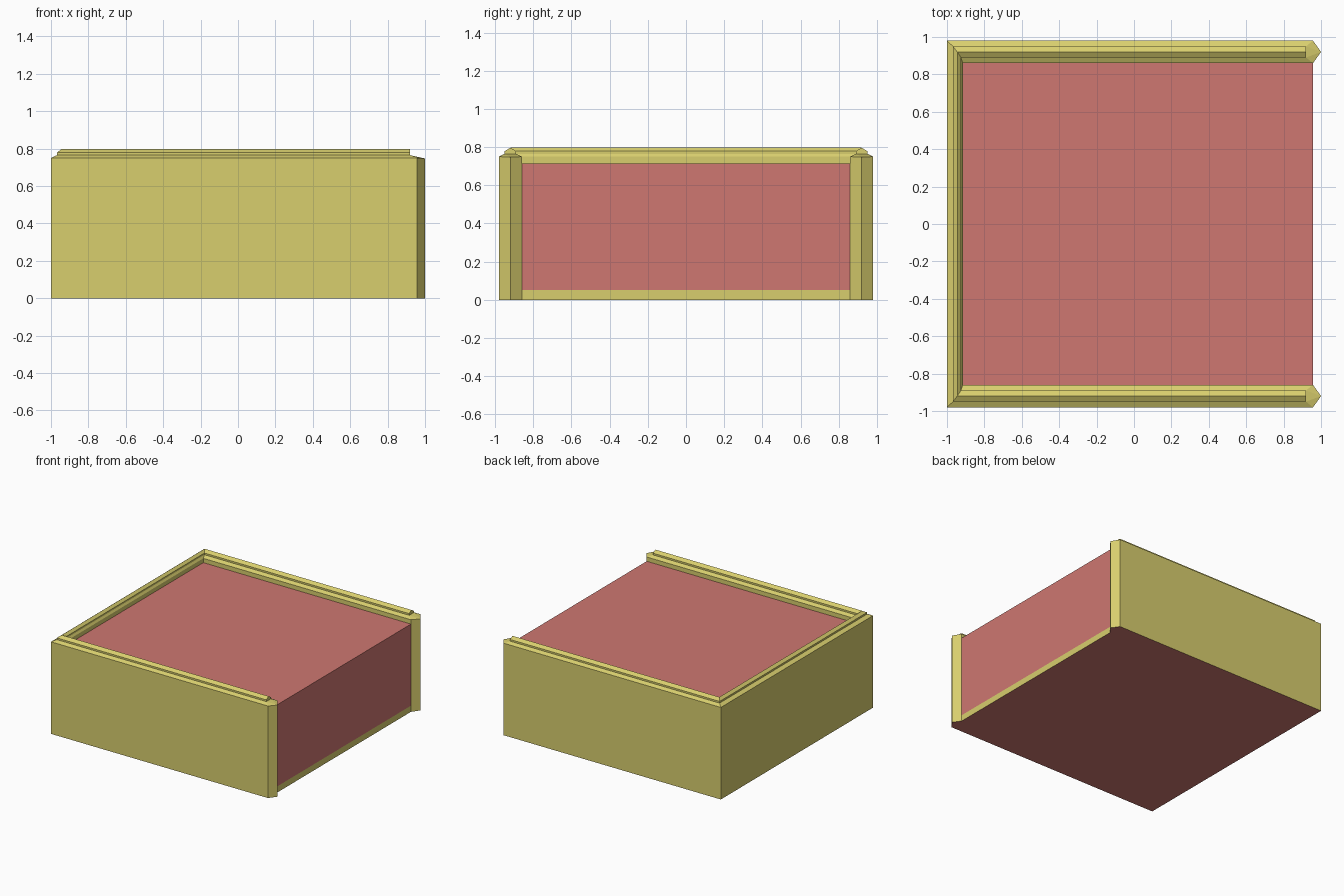
import bpy
import bmesh

cube = bpy.data.objects.get("Cube")
if cube:
    bpy.data.objects.remove(cube, do_unlink=True)


def make_material(name, color):
    mat = bpy.data.materials.new(name)
    mat.use_nodes = True
    mat.diffuse_color = color
    mat.node_tree.nodes["Principled BSDF"].inputs["Base Color"].default_value = color
    return mat


YELLOW = make_material("pale yellow", (0.69, 0.62, 0.155, 1))
RED = make_material("dusty red", (0.62, 0.185, 0.165, 1))

HALF_Y = 0.98      # outer half depth
OPEN_X = 0.957     # plane of the open side
WALL = 0.12        # side wall thickness
BACK = 0.085       # closed wall thickness
TOP = 0.75


def finish(bm, name, materials, red_bottom=False):
    bmesh.ops.recalc_face_normals(bm, faces=bm.faces)
    if red_bottom:
        for f in bm.faces:
            if f.normal.z < -0.9:
                f.material_index = 1
    mesh = bpy.data.meshes.new(name)
    bm.to_mesh(mesh)
    bm.free()
    for m in materials:
        mesh.materials.append(m)
    obj = bpy.data.objects.new(name, mesh)
    bpy.context.collection.objects.link(obj)
    return obj


def sweep_u(bm, profile):
    """Sweep (side inset, closed wall inset, z, end x) points along a mitred U."""
    stations = []
    for side in (-1, 1):
        end = [bm.verts.new((e, side * (HALF_Y - s), z)) for s, b, z, e in profile]
        corner = [bm.verts.new((b - 1, side * (HALF_Y - s), z)) for s, b, z, e in profile]
        stations += [end, corner] if side < 0 else [corner, end]
    n = len(profile)
    for a, b in zip(stations, stations[1:]):
        for i in range(n):
            j = (i + 1) % n
            bm.faces.new((a[i], a[j], b[j], b[i]))
    return stations[0], stations[-1]


def box(name, lo, hi, materials, red_bottom=False):
    bm = bmesh.new()
    bmesh.ops.create_cube(bm, size=1)
    for v in bm.verts:
        v.co = [h if c > 0 else l for c, l, h in zip(v.co, lo, hi)]
    return finish(bm, name, materials, red_bottom)


# Three walls with bevelled tops and pointed ends
bm = bmesh.new()
ends = sweep_u(bm, [(0, 0, 0, OPEN_X), (0, 0, TOP, OPEN_X),
                    (0.03, 0.032, 0.765, 0.92), (0.09, 0.075, 0.765, 0.92),
                    (WALL, BACK, TOP, OPEN_X), (WALL, BACK, 0, OPEN_X)])
for side, ring in zip((-1, 1), ends):
    y = side * (HALF_Y - WALL / 2)
    low = bm.verts.new((1, y, 0))
    high = bm.verts.new((1, y, TOP - 0.003))
    points = [low] + [high] * 4 + [low]
    for i in range(6):
        j = (i + 1) % 6
        tip = [points[j]] if points[i] == points[j] else [points[j], points[i]]
        bm.faces.new([ring[i], ring[j]] + tip)
finish(bm, "walls", [YELLOW, RED], red_bottom=True)

# Peaked ridge along the wall tops
bm = bmesh.new()
ridge = [(0.03, 0.032, 0.76), (0.03, 0.032, 0.779), (0.06, 0.055, 0.797),
         (0.09, 0.075, 0.779), (0.09, 0.075, 0.76)]
for ring in sweep_u(bm, [p + (0.92,) for p in ridge]):
    bm.faces.new(ring)
finish(bm, "top_ridge", [YELLOW])

# Floor strip and the block filling the tray
inner = HALF_Y - WALL
box("floor", (BACK - 1, -inner, 0), (OPEN_X, inner, 0.05), [YELLOW, RED], red_bottom=True)
box("filling", (BACK - 1, -inner, 0.05), (OPEN_X, inner, 0.715), [RED])
